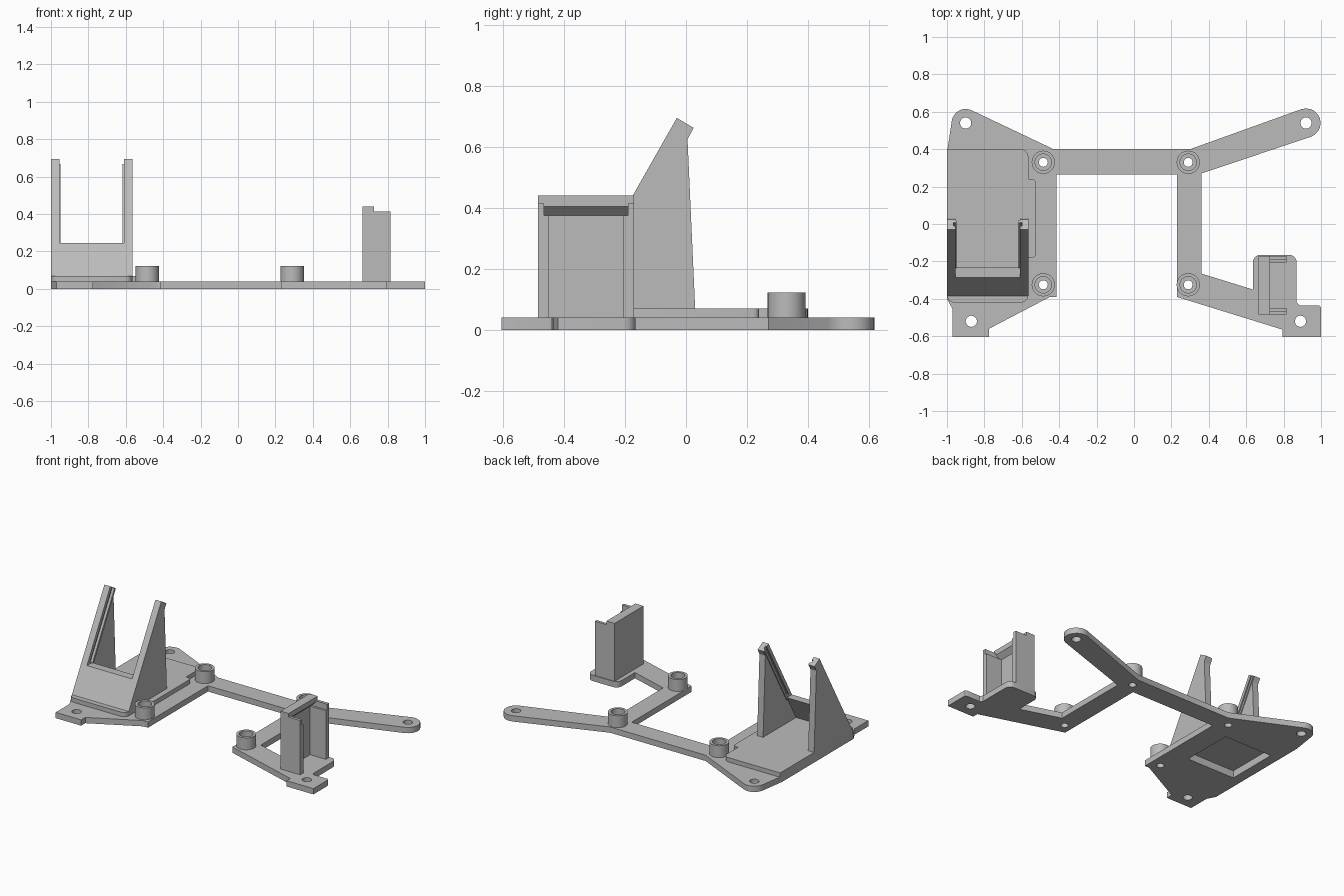
import bpy, bmesh
from math import sin, cos, pi, radians
from mathutils import Vector

cube = bpy.data.objects.get("Cube")
if cube:
    bpy.data.objects.remove(cube, do_unlink=True)

grey = bpy.data.materials.new("plain grey plastic")
grey.use_nodes = True
GREY = (0.5, 0.5, 0.5, 1)
grey.diffuse_color = GREY
grey.node_tree.nodes["Principled BSDF"].inputs["Base Color"].default_value = GREY


def finish(name, bm):
    bmesh.ops.recalc_face_normals(bm, faces=bm.faces)
    mesh = bpy.data.meshes.new(name)
    bm.to_mesh(mesh)
    bm.free()
    mesh.materials.append(grey)
    obj = bpy.data.objects.new(name, mesh)
    bpy.context.collection.objects.link(obj)
    return obj


def prism(name, pts, axis, a, b):
    """Extrude a closed outline along x, y or z from a to b."""
    place = {"x": lambda p, d: (d, p[0], p[1]),
             "y": lambda p, d: (p[0], d, p[1]),
             "z": lambda p, d: (p[0], p[1], d)}[axis]
    bm = bmesh.new()
    face = bm.faces.new([bm.verts.new(place(p, a)) for p in pts])
    ext = bmesh.ops.extrude_face_region(bm, geom=[face])
    shift = Vector(place((0, 0), b - a))
    bmesh.ops.translate(bm, vec=shift, verts=[v for v in ext["geom"] if isinstance(v, bmesh.types.BMVert)])
    return finish(name, bm)


def arc(cx, cy, r, start, end, n=10):
    angles = [radians(start + (end - start) * i / n) for i in range(n + 1)]
    return [(cx + r * cos(t), cy + r * sin(t)) for t in angles]


def box(x0, x1, y0, y1):
    return [(x0, y0), (x1, y0), (x1, y1), (x0, y1)]


def cut(obj, cutters):
    """Subtract the cutters, bake the result and drop the cutters."""
    for c in cutters:
        mod = obj.modifiers.new("cut", "BOOLEAN")
        mod.operation, mod.solver, mod.object = "DIFFERENCE", "EXACT", c
    graph = bpy.context.evaluated_depsgraph_get()
    mesh = bpy.data.meshes.new_from_object(obj.evaluated_get(graph))
    obj.modifiers.clear()
    obj.data = mesh
    for c in cutters:
        bpy.data.objects.remove(c, do_unlink=True)


def smooth(obj):
    bpy.ops.object.select_all(action="DESELECT")
    obj.select_set(True)
    bpy.context.view_layer.objects.active = obj
    bpy.ops.object.shade_smooth_by_angle(angle=radians(30))


def pocket():
    return prism("pocket_cutter", box(-0.93, -0.565, -0.15, 0.21), "z", -0.02, 0.05)


T = 0.04  # base thickness
BOSSES = [(x, y) for x in (-0.485, 0.29) for y in (-0.325, 0.33)]
SCREWS = [(-0.9, 0.54), (0.92, 0.54), (-0.87, -0.52), (0.89, -0.52)]

# Flat frame with arms, feet and cross bar
outline = (
    arc(-0.9, 0.54, 0.075, 170, 63) + [(-0.43, 0.4), (0.3, 0.4)]
    + arc(0.92, 0.54, 0.078, 109, -71) + [(0.36, 0.27), (0.36, -0.265), (0.635, -0.35)]
    + arc(0.675, -0.205, 0.04, 180, 90, 5) + arc(0.83, -0.205, 0.04, 90, 0, 5)
    + [(0.87, -0.42), (0.885, -0.435)] + arc(0.985, -0.45, 0.015, 90, 0, 3)
    + [(1, -0.605), (0.795, -0.605), (0.795, -0.565), (0.23, -0.39), (0.23, 0.265),
       (-0.415, 0.265), (-0.415, -0.39), (-0.45, -0.39), (-0.775, -0.56), (-0.775, -0.605),
       (-0.97, -0.605), (-0.97, -0.455), (-1, -0.4), (-1, 0.38)])
base = prism("base_frame", outline, "z", 0, T)
holes = [prism("hole_cutter", arc(x, y, r, 0, 345, 23), "z", -0.1, 0.1)
         for group, r in ((SCREWS, 0.03), (BOSSES, 0.024)) for x, y in group]
cut(base, holes + [pocket()])
smooth(base)

# Raised pad under the sloped holder
pad_outline = (
    [(-1, 0.4)] + arc(-0.605, 0.36, 0.04, 90, 0, 5) + [(-0.565, 0.24)]
    + arc(-0.545, 0.22, 0.02, 90, 0, 4) + arc(-0.545, -0.16, 0.02, 0, -90, 4)
    + [(-0.565, -0.18)] + arc(-0.605, -0.38, 0.04, 0, -90, 5)
    + arc(-0.96, -0.38, 0.04, -90, -180, 5))
pad = prism("holder_pad", pad_outline, "z", T, 0.07)
cut(pad, [pocket()])
smooth(pad)


# Stepped bosses with a wide bore over a narrow hole
def boss(name, x, y, n=32):
    profile = [(0.024, T), (0.062, T), (0.062, 0.122), (0.044, 0.122), (0.044, 0.065), (0.024, 0.065)]
    bm = bmesh.new()
    rings = [[bm.verts.new((x + r * cos(2 * pi * i / n), y + r * sin(2 * pi * i / n), z))
              for i in range(n)] for r, z in profile]
    for k, lower in enumerate(rings):
        upper = rings[(k + 1) % len(rings)]
        for i in range(n):
            j = (i + 1) % n
            bm.faces.new((lower[i], lower[j], upper[j], upper[i]))
    smooth(finish(name, bm))


for i, (x, y) in enumerate(BOSSES):
    boss(f"boss_{i + 1}", x, y)


# Sloped holder: point at a height on the front slope, moved back by a depth
def on_slope(z, depth):
    return (-0.385 + (z - 0.07) * 0.568 + depth * 0.87, z - depth * 0.494)


def band(d0, d1, z0, z1):
    return [on_slope(z0, d0), on_slope(z1, d0), on_slope(z1, d1), on_slope(z0, d1)]


side = [(-0.385, 0.07), (-0.03, 0.695), (0.025, 0.662), (0.005, 0.625), (0.03, 0.07)]
for name, outer, inner, s in (("right", -1, -0.955, 1), ("left", -0.565, -0.61, -1)):
    wall = prism(f"holder_side_{name}", side, "x", outer, inner)
    cut(wall, [prism("groove_cutter", band(0.024, 0.044, 0.27, 0.75), "x", inner - 0.01 * s, inner + 0.02 * s)])
    prism(f"holder_ridge_{name}", band(0.044, 0.06, 0.26, 0.69), "x", inner, inner + 0.007 * s)

# Low front panel joining the two sides
prism("holder_front", [(-0.385, 0.07), on_slope(0.245, 0), (-0.23, 0.245), (-0.33, 0.07)],
      "x", -0.998, -0.567)

# Upright clip: wall with an overhanging lip, and two flanges
prism("clip_wall", [(0.665, T), (0.695, T), (0.695, 0.375), (0.727, 0.405), (0.727, 0.44), (0.665, 0.44)],
      "y", -0.485, -0.17)
for name, edge, s in (("front", -0.485, 1), ("back", -0.17, -1)):
    prism(f"clip_flange_{name}",
          [(edge, T), (edge + 0.035 * s, T), (edge + 0.035 * s, 0.375),
           (edge + 0.02 * s, 0.375), (edge + 0.02 * s, 0.415), (edge, 0.415)],
          "x", 0.68, 0.815)
